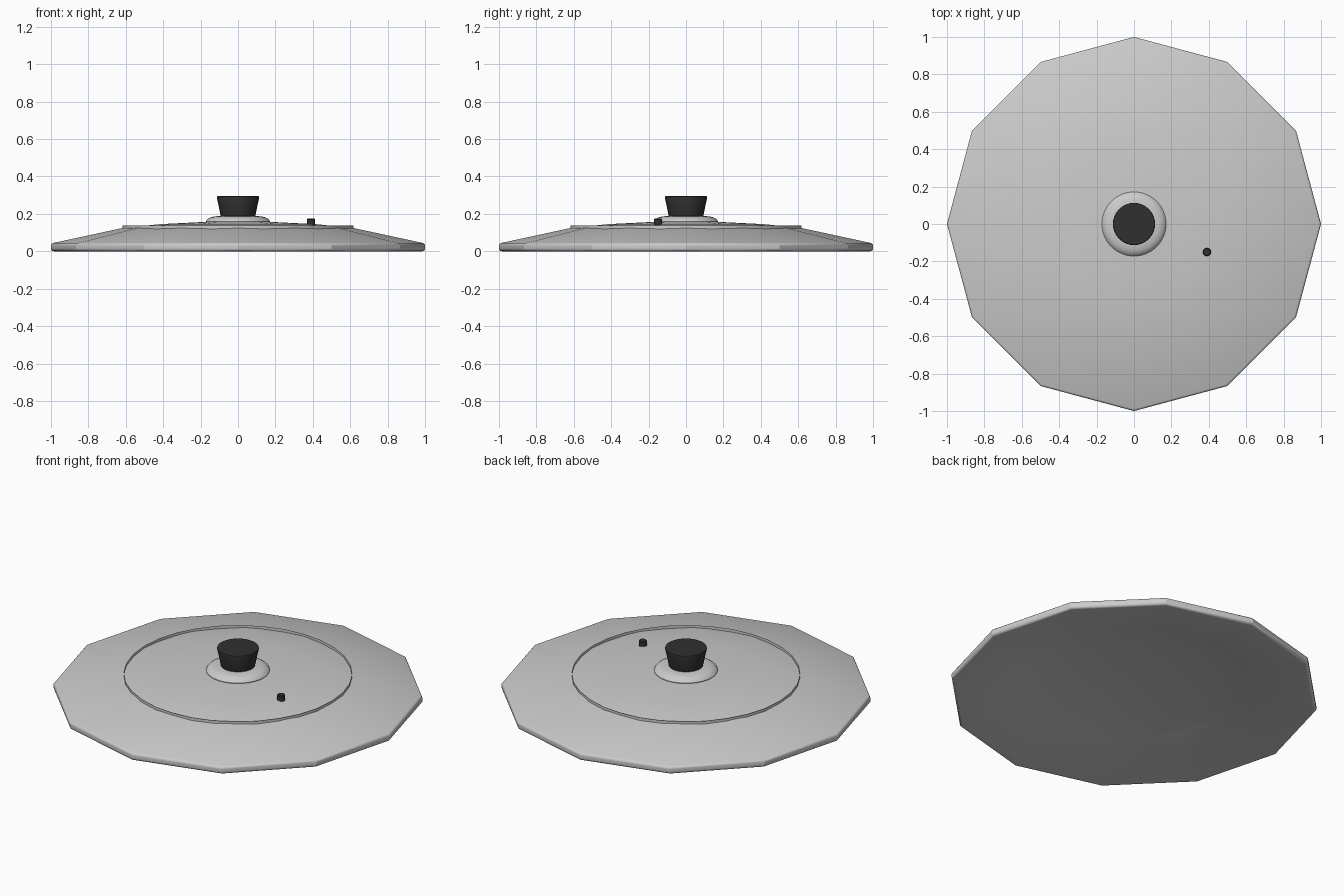
import bpy, bmesh, math

if "Cube" in bpy.data.objects:
    bpy.data.objects.remove(bpy.data.objects["Cube"])


def lathe(name, profile, sides, centre=(0, 0), color=None, angle=30):
    """Revolve (radius, z) points about a vertical axis; radius 0 closes the end."""
    bm = bmesh.new()
    rings = []
    for r, z in profile:
        if r == 0:
            rings.append([bm.verts.new((0, 0, z))] * sides)
        else:
            rings.append([bm.verts.new((r * math.cos(2 * math.pi * i / sides),
                                        r * math.sin(2 * math.pi * i / sides), z))
                          for i in range(sides)])
    for a, b in zip(rings, rings[1:]):
        for i in range(sides):
            j = (i + 1) % sides
            bm.faces.new(list(dict.fromkeys((a[i], a[j], b[j], b[i]))))
    mesh = bpy.data.meshes.new(name)
    bm.to_mesh(mesh)
    bm.free()
    obj = bpy.data.objects.new(name, mesh)
    bpy.context.collection.objects.link(obj)
    obj.location = (*centre, 0)
    if color:
        obj.data.materials.append(color)
    bpy.ops.object.select_all(action='DESELECT')
    obj.select_set(True)
    bpy.context.view_layer.objects.active = obj
    bpy.ops.object.shade_smooth_by_angle(angle=math.radians(angle))
    return obj


def arc(r, z, radius, start, end, steps=4):
    """Profile points along a rounded corner, angles in degrees."""
    angles = [math.radians(start + (end - start) * i / steps) for i in range(steps + 1)]
    return [(r + radius * math.cos(a), z + radius * math.sin(a)) for a in angles]


black = bpy.data.materials.new("black_plastic")
black.diffuse_color = (0.03, 0.03, 0.03, 1)
black.use_nodes = True
black.node_tree.nodes["Principled BSDF"].inputs["Base Color"].default_value = black.diffuse_color

# Twelve-sided domed shell of even thickness, with a rounded rim
rim = arc(0.985, 0.015, 0.015, -100, 0) + arc(0.985, 0.03, 0.015, 0, 78)
lathe("lid", [(0, 0.115), (0.2, 0.111), (0.42, 0.1), (0.62, 0.079)] + rim +
      [(0.62, 0.124), (0.42, 0.145), (0.2, 0.156), (0, 0.16)], 12, angle=29)

# Thin upright band around the dome, an open wall
lathe("dome_band", [(0.617, 0.116), (0.617, 0.138)], 32)

# Rounded plate under the knob
lathe("knob_plate", [(0, 0.15), (0.17, 0.15), (0.172, 0.16), (0.164, 0.171),
                     (0.15, 0.18), (0.13, 0.186), (0.1, 0.189), (0, 0.189)], 32)

# Flared knob
lathe("knob", [(0, 0.18), (0.09, 0.18), (0.096, 0.205), (0.113, 0.288),
               (0.112, 0.293), (0.107, 0.296), (0, 0.296)], 32, color=black)

# Steam vent
lathe("steam_vent", [(0, 0.13), (0.022, 0.13), (0.022, 0.17), (0.018, 0.175),
                     (0, 0.175)], 16, (0.39, -0.15), black)
